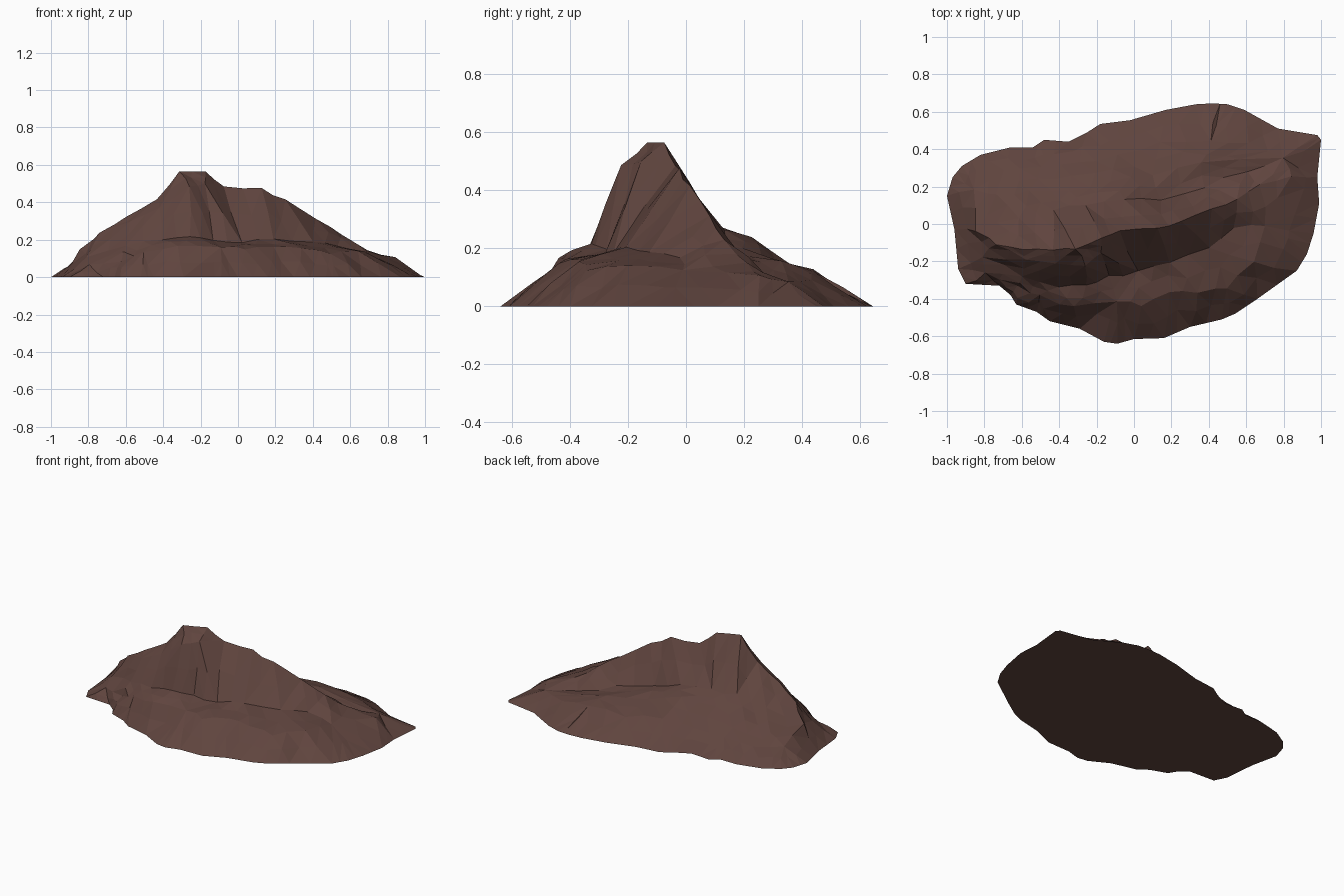
import bpy, bmesh, random
from mathutils import Vector, geometry

if "Cube" in bpy.data.objects:
    bpy.data.objects.remove(bpy.data.objects["Cube"])

random.seed(4)

# Footprint of the hill, seen from above
OUTLINE = [
    (-1, .15), (-.97, .25), (-.92, .31), (-.82, .37), (-.66, .41), (-.54, .41),
    (-.48, .45), (-.35, .44), (-.25, .49), (-.18, .535), (-.02, .555), (.17, .61),
    (.33, .64), (.42, .645), (.5, .64), (.59, .61), (.77, .51), (.98, .475),
    (1, .45), (.98, .25), (.99, .11), (.96, -.05), (.925, -.16), (.87, -.25),
    (.66, -.4), (.54, -.48), (.47, -.51), (.3, -.55), (.16, -.61), (0, -.615),
    (-.09, -.64), (-.16, -.63), (-.29, -.56), (-.45, -.52), (-.52, -.47),
    (-.63, -.43), (-.66, -.38), (-.72, -.33), (-.9, -.32), (-.94, -.24), (-.96, -.03)]
OUTLINE.reverse()

# Summit crest, left foot to right foot, bending to the back on the right
CREST = [(-.84, -.03, .15), (-.73, -.1, .24), (-.6, -.14, .32), (-.43, -.14, .42),
         (-.31, -.13, .565), (-.17, -.08, .565), (-.08, -.04, .48), (.13, -.02, .475),
         (.25, .01, .41), (.42, .08, .31), (.55, .14, .23), (.68, .2, .145), (.84, .26, .1)]
# Upper lip of the front cliff
LIP = [(-.58, -.2, .29), (-.42, -.21, .37), (-.26, -.22, .49), (-.18, -.15, .5)]
# Foot of the front cliff
CLIFF_FOOT = [(-.8, -.18, .11), (-.6, -.28, .17), (-.42, -.33, .2), (-.25, -.33, .22),
              (-.13, -.28, .2), (.02, -.26, .19), (.2, -.2, .2), (.4, -.12, .19),
              (.54, -.02, .175)]
# Outer edge of the ledge below the cliff
LEDGE = [(-.8, -.27, .06), (-.63, -.34, .09), (-.5, -.39, .13), (-.32, -.45, .165),
         (-.1, -.41, .165), (.04, -.43, .15), (.18, -.36, .17), (.35, -.36, .15),
         (.5, -.34, .13), (.63, -.2, .145), (.71, .0, .13)]
# Foot of the steep back face
BACK_FOOT = [(-.62, .04, .23), (-.43, .08, .275), (-.25, .1, .27), (-.05, .12, .265),
             (.15, .13, .21), (.38, .2, .16), (.6, .28, .11)]
# Gentle terraces at the back
BACK_MIDDLE = [(-.85, .19, .09), (-.73, .15, .14), (-.55, .17, .18), (-.36, .18, .21),
               (-.13, .22, .235), (.1, .27, .18), (.35, .32, .15), (.8, .35, .08)]
BACK_LOWER = [(-.7, .28, .08), (-.5, .3, .1), (-.3, .32, .12), (-.1, .36, .135),
              (.15, .43, .12), (.4, .44, .125), (.62, .43, .09)]

# Triangulate the footprint, keeping every ridge line as an edge
pts = [Vector((x, y, 0)) for x, y in OUTLINE]
edges = []
for line in (CREST, LIP, CLIFF_FOOT, LEDGE, BACK_FOOT, BACK_MIDDLE, BACK_LOWER):
    start = len(pts)
    pts += [Vector(p) for p in line]
    edges += [(i, i + 1) for i in range(start, len(pts) - 1)]
vs, _, fs, orig, _, _ = geometry.delaunay_2d_cdt(
    [p.to_2d() for p in pts], edges, [list(range(len(OUTLINE)))], 1, 1e-5)

bm = bmesh.new()
verts = []
for v, o in zip(vs, orig):
    z = pts[o[0]].z if o else 0.2
    verts.append(bm.verts.new((v.x, v.y, z)))
for f in fs:
    bm.faces.new([verts[i] for i in f])
loose = [v for v in bm.verts if not v.link_faces]
bmesh.ops.delete(bm, geom=loose, context='VERTS')

# Break the slopes into smaller uneven facets, gentler on the steep upper part
old = set(bm.verts)
bmesh.ops.subdivide_edges(bm, edges=bm.edges[:], cuts=1, use_grid_fill=True)
for v in bm.verts:
    if v in old or v.is_boundary:
        continue
    amount = .006 if v.co.z > .3 else .012
    v.co.x += random.uniform(-amount, amount)
    v.co.y += random.uniform(-amount, amount)
    if v.co.z < .02:
        v.co.z += .012
    elif v.co.z < .5:
        v.co.z += random.uniform(-.008, .008)

# Flat underside
rim = [e for e in bm.edges if e.is_boundary]
bmesh.ops.contextual_create(bm, geom=rim)
bmesh.ops.triangulate(bm, faces=[f for f in bm.faces if len(f.verts) > 3])
bmesh.ops.recalc_face_normals(bm, faces=bm.faces[:])

mesh = bpy.data.meshes.new("rocky_hill")
bm.to_mesh(mesh)
bm.free()
rock = bpy.data.materials.new("brown rock")
rock.diffuse_color = (.115, .058, .048, 1)
rock.use_nodes = True
rock.node_tree.nodes["Principled BSDF"].inputs["Base Color"].default_value = rock.diffuse_color
mesh.materials.append(rock)
bpy.context.collection.objects.link(bpy.data.objects.new("rocky_hill", mesh))
